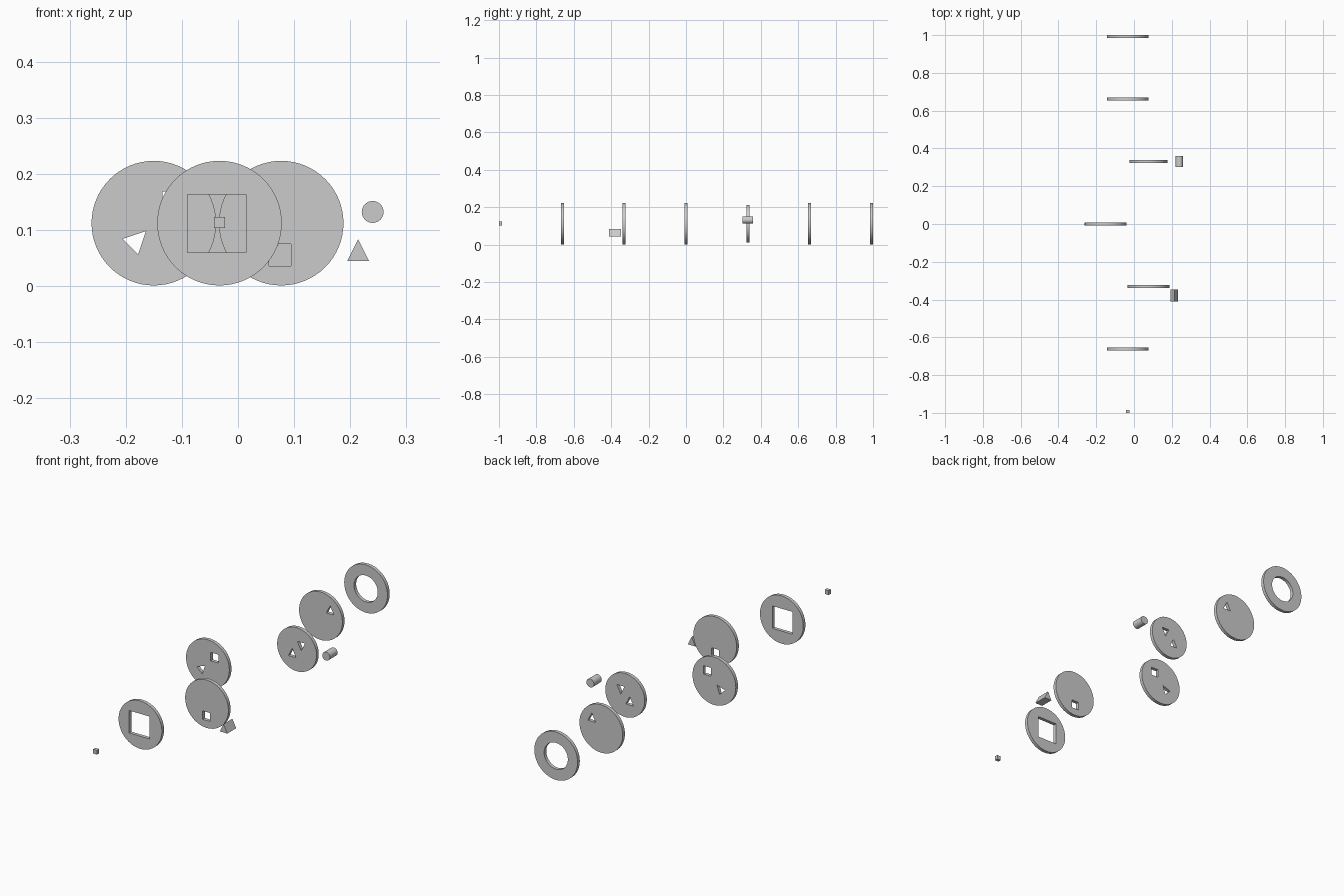
import bpy, bmesh
from math import cos, sin, pi, radians

if "Cube" in bpy.data.objects:
    bpy.data.objects.remove(bpy.data.objects["Cube"])

T = 0.016          # plate thickness
STEP = (2 - T) / 6  # spacing of the exploded parts along y
CZ = 0.112         # axis height


# 2D outlines in the x-z plane
def circle(cx, cz, r, n=64):
    return [(cx + r * cos(2 * pi * i / n), cz + r * sin(2 * pi * i / n)) for i in range(n)]


def turned(points, cx, cz, deg):
    a = radians(deg)
    return [(cx + x * cos(a) - z * sin(a), cz + x * sin(a) + z * cos(a)) for x, z in points]


def square(cx, cz, side, deg=0):
    h = side / 2
    return turned([(-h, -h), (h, -h), (h, h), (-h, h)], cx, cz, deg)


def triangle(cx, cz, deg=0, w=0.039):
    h = w / 2
    return turned([(-h, -h), (h, -h), (0, h)], cx, cz, deg)


# Extrude an outline with optional holes along y
def plate(name, y, outline, holes=(), depth=T):
    cu = bpy.data.curves.new(name + "_outline", 'CURVE')
    cu.dimensions = '2D'
    cu.fill_mode = 'BOTH'
    cu.extrude = depth / 2
    for loop in [outline, *holes]:
        s = cu.splines.new('POLY')
        s.points.add(len(loop) - 1)
        for p, (x, z) in zip(s.points, loop):
            p.co = (x, z, 0, 1)
        s.use_cyclic_u = True
    ob = bpy.data.objects.new(name, cu)
    bpy.context.collection.objects.link(ob)
    ob.location.y = y
    ob.rotation_euler.x = pi / 2
    bpy.ops.object.select_all(action='DESELECT')
    ob.select_set(True)
    bpy.context.view_layer.objects.active = ob
    bpy.ops.object.convert(target='MESH')
    ob = bpy.context.view_layer.objects.active
    bm = bmesh.new()
    bm.from_mesh(ob.data)
    bmesh.ops.remove_doubles(bm, verts=bm.verts, dist=1e-5)
    bmesh.ops.recalc_face_normals(bm, faces=bm.faces)
    bm.to_mesh(ob.data)
    bm.free()
    bpy.ops.object.shade_smooth_by_angle(angle=radians(30))
    return ob


MX, LX, RX, R = -0.033, -0.15, 0.077, 0.111

# Small front button
plate("button", -3 * STEP, square(MX, 0.113, 0.02), depth=T)

# Front plate with the large square window
plate("window_plate", -2 * STEP, circle(MX, CZ, R), [square(-0.038, 0.1115, 0.104)])

# Plates with the small shape holes
plate("square_hole_plate", -STEP, circle(RX, CZ, R), [square(0.075, 0.055, 0.039)])
plate("mixed_hole_plate", 0, circle(LX, CZ, R),
      [square(-0.115, 0.149, 0.039), triangle(-0.178, 0.084, -45)])
plate("double_triangle_plate", STEP, circle(0.076, CZ, 0.101),
      [triangle(0.052, 0.092), triangle(0.098, 0.131, 180)])
plate("triangle_hole_plate", 2 * STEP, circle(MX, CZ, R), [triangle(0.015, 0.153)])

# Rear ring
plate("rear_ring", 3 * STEP, circle(MX, CZ, R), [circle(MX, CZ, 0.061)])

# Loose pegs beside the plates
plate("triangle_peg", -0.379, triangle(0.214, 0.064), depth=0.065)
plate("round_peg", 0.331, circle(0.24, 0.132, 0.0195, 32), depth=0.057)
